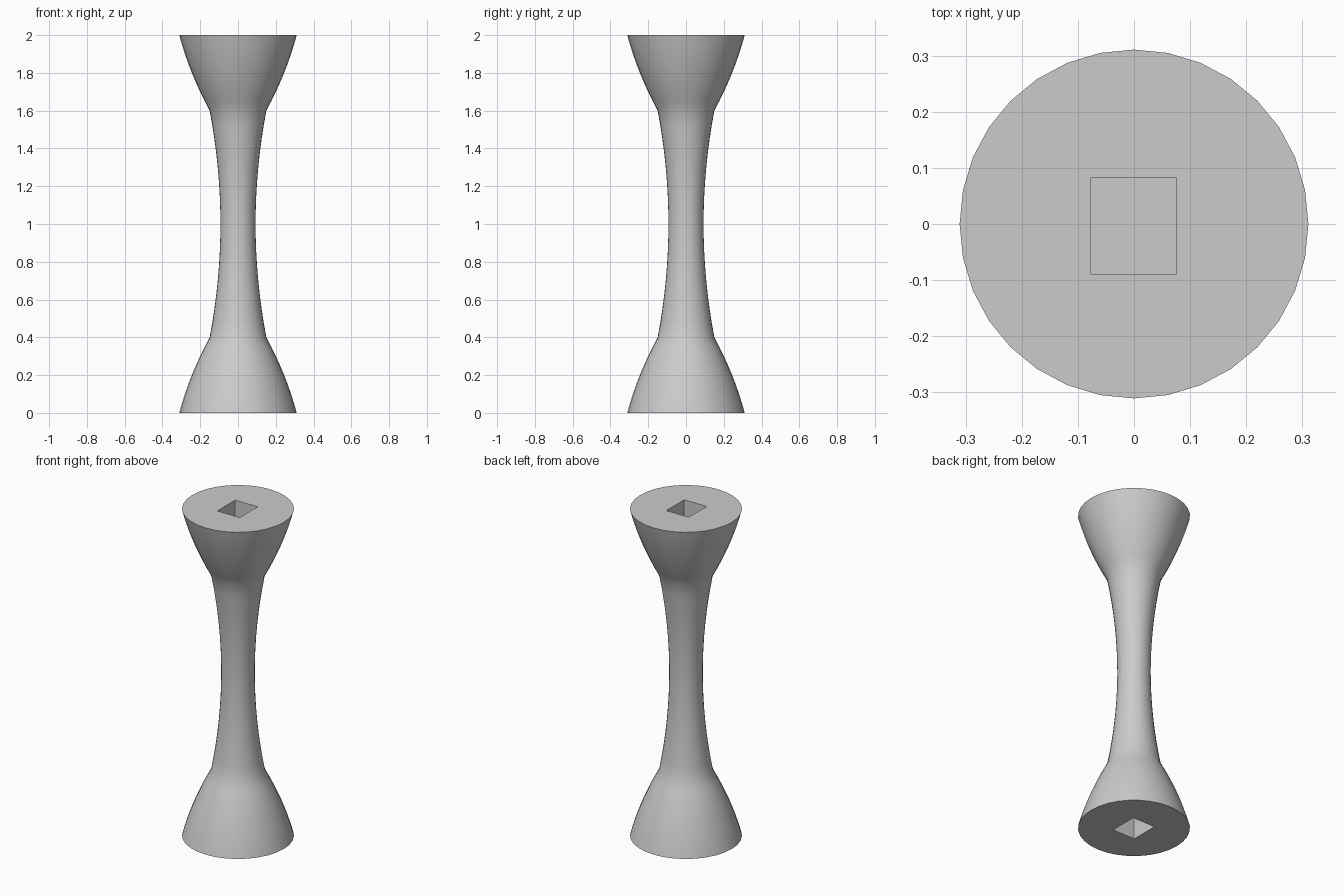
import bpy
import bmesh
from math import cos, sin, tau, radians

cube = bpy.data.objects.get("Cube")
if cube:
    bpy.data.objects.remove(cube, do_unlink=True)

SIDES = 32
NECK = 0.6      # half length of the neck
HALF = 1.0      # half length of the whole column
STEPS = 8

grey = bpy.data.materials.new("plain grey")
grey.use_nodes = True
colour = (0.6, 0.6, 0.6, 1)
grey.diffuse_color = colour
grey.node_tree.nodes["Principled BSDF"].inputs["Base Color"].default_value = colour


def radius(d):
    """Radius at a distance d from mid height: waisted neck, then a bell."""
    if d <= NECK:
        return 0.093 + 0.057 * (d / NECK) ** 2
    t = d - NECK
    return 0.15 + 0.54 * t - 0.345 * t * t


def new_object(name, bm):
    bmesh.ops.recalc_face_normals(bm, faces=bm.faces)
    mesh = bpy.data.meshes.new(name)
    bm.to_mesh(mesh)
    bm.free()
    mesh.materials.append(grey)
    obj = bpy.data.objects.new(name, mesh)
    bpy.context.collection.objects.link(obj)
    return obj


# Turned column: half profile mirrored about mid height
upper = [NECK * i / STEPS for i in range(STEPS)]
upper += [NECK + (HALF - NECK) * i / STEPS for i in range(STEPS + 1)]
levels = [-d for d in reversed(upper[1:])] + upper

bm = bmesh.new()
rings = []
for h in levels:
    r = radius(abs(h))
    rings.append([bm.verts.new((r * cos(tau * k / SIDES), r * sin(tau * k / SIDES), h + HALF))
                  for k in range(SIDES)])
for low, high in zip(rings, rings[1:]):
    for k in range(SIDES):
        n = (k + 1) % SIDES
        bm.faces.new((low[k], low[n], high[n], high[k]))
bm.faces.new(rings[0])
bm.faces.new(rings[-1])
column = new_object("column", bm)

# Rectangular sockets reaching from each end to the neck
bm = bmesh.new()
for z in (0, 2 * HALF):
    box = bmesh.ops.create_cube(bm, size=1)["verts"]
    bmesh.ops.scale(bm, vec=(0.152, 0.173, 2 * (HALF - NECK)), verts=box)
    bmesh.ops.translate(bm, vec=(-0.001, -0.0035, z), verts=box)
cutter = new_object("socket_cutter", bm)
cutter.hide_render = True

cut = column.modifiers.new("sockets", "BOOLEAN")
cut.operation = "DIFFERENCE"
cut.solver = "EXACT"
cut.object = cutter

bpy.ops.object.select_all(action="DESELECT")
column.select_set(True)
bpy.context.view_layer.objects.active = column
bpy.ops.object.modifier_apply(modifier=cut.name)
bpy.data.objects.remove(cutter, do_unlink=True)

# Smooth sides with crisp rims and sockets
bpy.ops.object.shade_smooth_by_angle(angle=radians(30))
